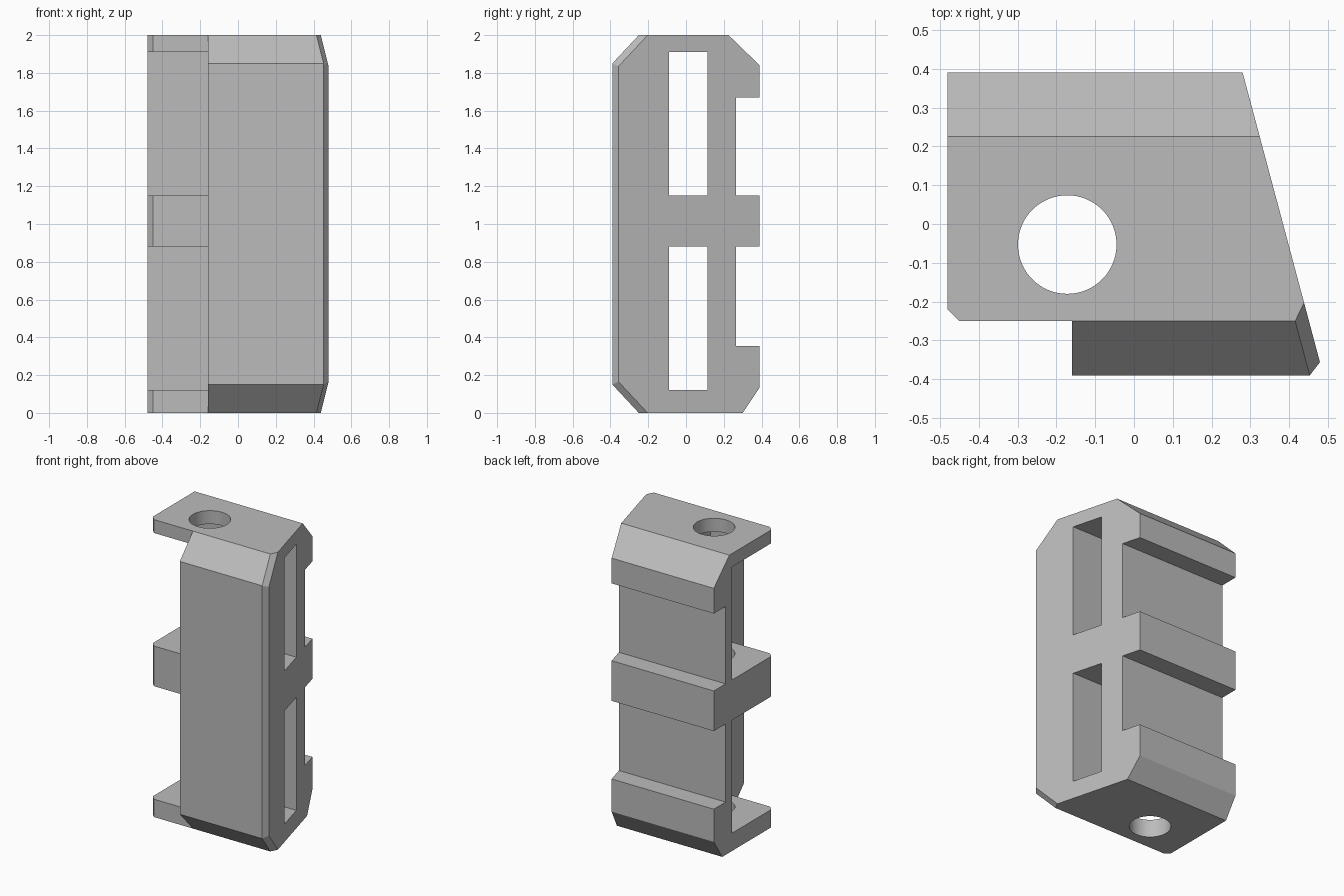
import bpy
import bmesh
from mathutils import Vector

cube = bpy.data.objects.get("Cube")
if cube:
    bpy.data.objects.remove(cube, do_unlink=True)

grey = bpy.data.materials.new("plain grey")
grey.use_nodes = True
colour = (0.5, 0.5, 0.5, 1)
grey.diffuse_color = colour
grey.node_tree.nodes["Principled BSDF"].inputs["Base Color"].default_value = colour


def finish(bm, name):
    bmesh.ops.recalc_face_normals(bm, faces=bm.faces[:])
    mesh = bpy.data.meshes.new(name)
    bm.to_mesh(mesh)
    bm.free()
    mesh.materials.append(grey)
    obj = bpy.data.objects.new(name, mesh)
    bpy.context.collection.objects.link(obj)
    return obj


def prism(start, end):
    """Join two matching outlines into a closed solid."""
    bm = bmesh.new()
    a = [bm.verts.new(p) for p in start]
    b = [bm.verts.new(p) for p in end]
    bm.faces.new(a)
    bm.faces.new(b[::-1])
    for i in range(len(a)):
        j = (i + 1) % len(a)
        bm.faces.new((a[i], b[i], b[j], a[j]))
    bmesh.ops.recalc_face_normals(bm, faces=bm.faces[:])
    return bm


def upright(outline, z0, z1):
    return prism([(x, y, z0) for x, y in outline], [(x, y, z1) for x, y in outline])


def box(x0, x1, y0, y1, z0, z1):
    return upright([(x0, y0), (x1, y0), (x1, y1), (x0, y1)], z0, z1)


def slant(y):
    return 0.28 + (0.39 - y) * 0.267


# Body: ribbed side profile running from the open side to the slanted side
profile = [(-0.25, 0), (0.30, 0), (0.39, 0.135), (0.39, 0.355), (0.265, 0.355),
           (0.265, 0.88), (0.39, 0.88), (0.39, 1.15), (0.265, 1.15),
           (0.265, 1.67), (0.39, 1.67), (0.39, 1.84), (0.225, 2),
           (-0.25, 2), (-0.39, 1.85), (-0.39, 0.15)]
bm = prism([(-0.48, y, z) for y, z in profile], [(slant(y), y, z) for y, z in profile])

# Chamfer between the front faces and the slanted side
corner = []
for edge in bm.edges:
    if len(edge.link_faces) == 2 and all(v.co.x > 0 and v.co.y < -0.2 for v in edge.verts):
        normals = [f.normal for f in edge.link_faces]
        if any(n.x > 0.5 for n in normals) and any(n.y < -0.3 for n in normals):
            corner.append(edge)
bmesh.ops.bevel(bm, geom=corner, offset=0.035, segments=1, affect='EDGES', profile=0.5)
body = finish(bm, "bracket_body")


def cut(bm, name):
    cutter = finish(bm, name)
    cutter.hide_render = True
    mod = body.modifiers.new(name, 'BOOLEAN')
    mod.operation = 'DIFFERENCE'
    mod.solver = 'EXACT'
    mod.object = cutter
    bpy.context.view_layer.objects.active = body
    bpy.ops.object.modifier_apply(modifier=name)
    bpy.data.objects.remove(cutter, do_unlink=True)


# Two bays between the shelves, each with a window through the side
for z0, z1 in ((0.12, 0.88), (1.15, 1.91)):
    cut(box(-1, 0.0, -0.26, 0.195, z0, z1), "bay_cutter")
    cut(box(-0.1, 1, -0.09, 0.115, z0, z1), "window_cutter")

# Shelves stop short of the front plate, with a small corner chamfer
notch = [(-1, -1), (-0.16, -1), (-0.16, -0.25), (-0.45, -0.25), (-0.54, -0.16), (-1, -0.16)]
cut(upright(notch, -0.5, 2.5), "front_notch_cutter")

# Round hole through all shelves
bm = bmesh.new()
bmesh.ops.create_cone(bm, cap_ends=True, segments=64, radius1=0.127, radius2=0.127, depth=3)
bmesh.ops.translate(bm, verts=bm.verts[:], vec=Vector((-0.172, -0.053, 1)))
cut(bm, "hole_cutter")

# Smooth only the hole wall
bpy.ops.object.select_all(action='DESELECT')
body.select_set(True)
bpy.context.view_layer.objects.active = body
bpy.ops.object.shade_smooth_by_angle(angle=0.35)
